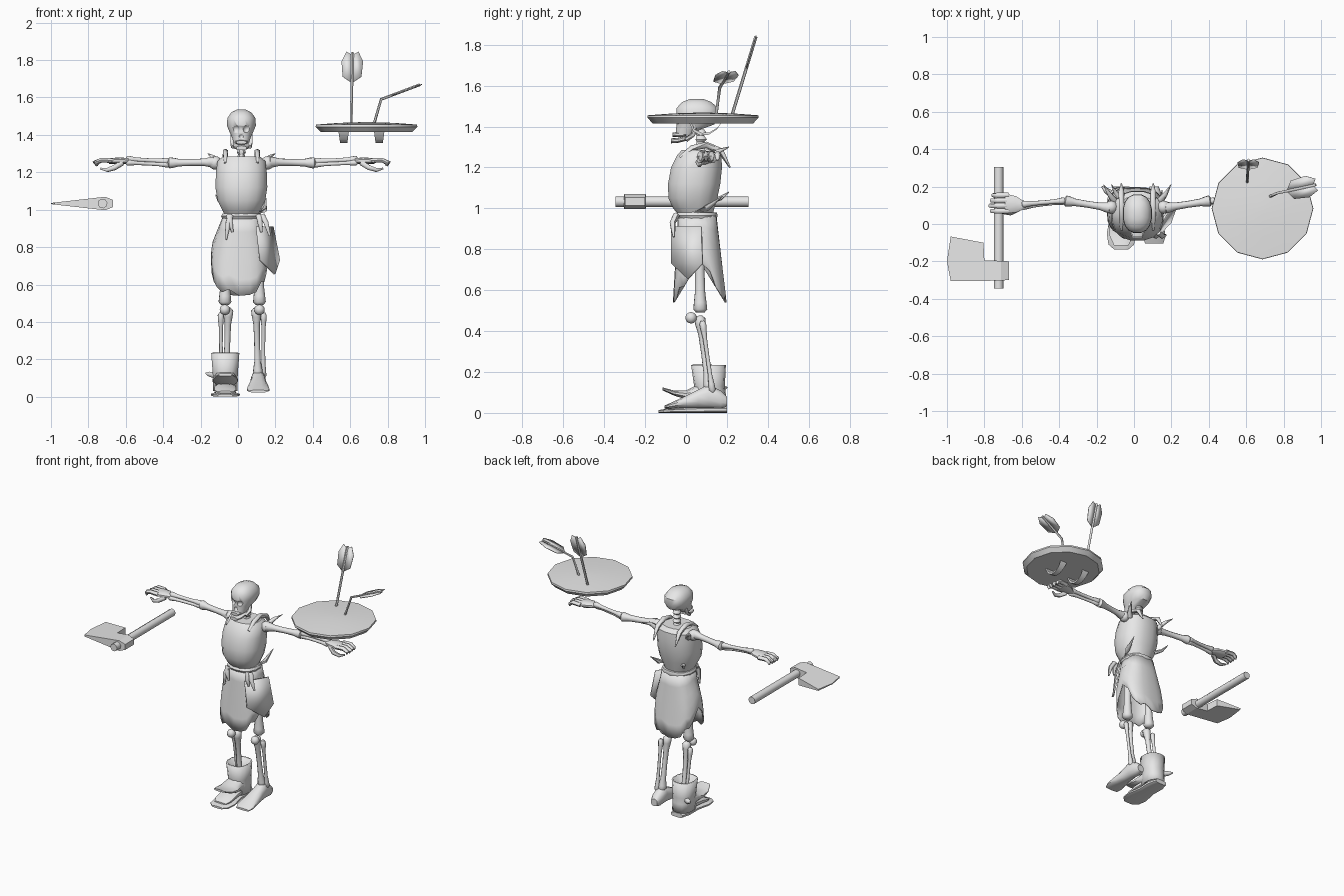
import bpy, bmesh, math
from mathutils import Vector

grey = bpy.data.materials.new("plain_grey")
grey.diffuse_color = (0.8, 0.8, 0.8, 1)


def finish(name, bm, thick=0, angle=40):
    bmesh.ops.recalc_face_normals(bm, faces=bm.faces)
    me = bpy.data.meshes.new(name)
    bm.to_mesh(me)
    bm.free()
    ob = bpy.data.objects.new(name, me)
    bpy.context.collection.objects.link(ob)
    me.materials.append(grey)
    bpy.ops.object.select_all(action='DESELECT')
    ob.select_set(True)
    bpy.context.view_layer.objects.active = ob
    bpy.ops.object.shade_smooth_by_angle(angle=math.radians(angle))
    if thick:
        m = ob.modifiers.new("thickness", 'SOLIDIFY')
        m.thickness = thick
        m.offset = 0
    return ob


def skin(name, rings, cap=True, thick=0, angle=40):
    """Join rings of points into one surface."""
    bm = bmesh.new()
    rows = [[bm.verts.new(p) for p in r] for r in rings]
    n = len(rows[0])
    for a, b in zip(rows, rows[1:]):
        for i in range(n):
            j = (i + 1) % n
            bm.faces.new((a[i], a[j], b[j], b[i]))
    if cap:
        bm.faces.new(rows[0])
        bm.faces.new(rows[-1])
    return finish(name, bm, thick, angle)


def loft(name, secs, axis='z', n=14, power=0.85, **kw):
    """Sections (t, centre u, half width u, low v, high v) along an axis."""
    rings = []
    for t, cu, ru, v0, v1 in secs:
        ring = []
        for i in range(n):
            a = math.tau * (i + 0.5) / n
            c, s = math.cos(a), math.sin(a)
            u = cu + ru * math.copysign(abs(c) ** power, c)
            v = (v0 + v1) / 2 + (v1 - v0) / 2 * math.copysign(abs(s) ** power, s)
            ring.append({'z': (u, v, t), 'y': (u, t, v), 'x': (t, u, v)}[axis])
        rings.append(ring)
    return skin(name, rings, **kw)


def tube(name, pts, radii, n=8):
    pts = [Vector(p) for p in pts]
    rings = []
    for k, p in enumerate(pts):
        d = (pts[min(k + 1, len(pts) - 1)] - pts[max(k - 1, 0)]).normalized()
        u = d.cross(Vector((0.31, 0.85, 0.42))).normalized()
        v = d.cross(u)
        rings.append([p + radii[k] * (u * math.cos(math.tau * i / n) + v * math.sin(math.tau * i / n))
                      for i in range(n)])
    return skin(name, rings, angle=60)


def bone(name, a, b, r, knob=1.6):
    a, b = Vector(a), Vector(b)
    prof = [(0, .8), (.04, knob), (.12, knob * .9), (.24, 1), (.5, .9), (.76, 1), (.88, knob * .9), (.96, knob), (1, .8)]
    return tube(name, [a.lerp(b, t) for t, _ in prof], [r * k for _, k in prof])


def plate(name, pts, thick=0.008):
    bm = bmesh.new()
    bm.faces.new([bm.verts.new(p) for p in pts])
    return finish(name, bm, thick)


def ball(name, c, r):
    bm = bmesh.new()
    bmesh.ops.create_uvsphere(bm, u_segments=12, v_segments=8, radius=r)
    bmesh.ops.translate(bm, verts=bm.verts, vec=c)
    return finish(name, bm)


CX = 0.018

# Skull with hollow eyes and nose, jaw and teeth
skull = loft("skull", [(1.36, CX, .043, -.05, .04), (1.385, CX, .05, -.05, .07), (1.41, CX, .062, -.047, .14),
                       (1.45, CX, .079, -.05, .16), (1.49, CX, .076, -.048, .158), (1.52, CX, .055, -.02, .125),
                       (1.535, CX, .025, .02, .085)], n=16)
for label, x, z, r in (("eye_left", CX + .03, 1.43, .022), ("eye_right", CX - .03, 1.43, .022), ("nose", CX, 1.392, .012)):
    cut = ball(label + "_cutter", (x, -.052, z), r)
    cut.hide_render = True
    cut.hide_set(True)
    m = skull.modifiers.new(label, 'BOOLEAN')
    m.operation = 'DIFFERENCE'
    m.object = cut
loft("upper_teeth", [(-.066, CX, .028, 1.35, 1.37), (-.03, CX, .038, 1.348, 1.375), (.0, CX, .035, 1.35, 1.375)], 'y', 10)
loft("jaw", [(-.074, CX, .028, 1.318, 1.342), (-.04, CX, .042, 1.32, 1.345), (.02, CX, .045, 1.335, 1.36)], 'y', 10)
for s in (-1, 1):
    tube("jaw_hinge", [(CX + s * .044, .0, 1.335), (CX + s * .05, .035, 1.36), (CX + s * .05, .045, 1.41)], [.012, .011, .009], 6)

# Neck vertebrae
for k in range(4):
    z = 1.265 + k * .03
    loft("neck_bone", [(z, CX, .018, .05, .09), (z + .012, CX, .026, .045, .105), (z + .03, CX, .018, .05, .09)], n=8)

# Torso cover, waist and belt
loft("torso", [(.96, CX, .085, -.03, .13), (1.0, CX, .105, -.065, .14), (1.05, CX, .13, -.088, .155),
               (1.12, CX, .141, -.09, .17), (1.2, CX, .138, -.075, .178), (1.26, CX, .13, -.045, .175),
               (1.285, CX, .1, -.022, .15)], n=16)
loft("belt", [(.95, CX, .103, -.045, .15), (.965, CX, .11, -.055, .155), (.98, CX, .103, -.045, .15)], n=14)
for x0, x1, z1 in ((-.04, -.065, .84), (-.05, -.03, .88), (.11, .125, .88), (.13, .17, .86)):
    tube("belt_end", [(x0, -.045, .97), ((x0 + x1) / 2, -.065, .93), (x1, -.06, z1)], [.016, .015, .006], 6)

# Collar bones, shoulder blades and loose rib ends
for s in (-1, 1):
    x = CX + s * .085
    tube("collar_strap", [(x, -.03, 1.25), (x, .03, 1.295), (x, .1, 1.31), (x, .17, 1.28), (x, .215, 1.2)],
         [.008, .014, .016, .016, .004], 6)
    tube("shoulder_spike", [(CX + s * .12, .12, 1.24), (CX + s * .15, .16, 1.28), (CX + s * .18, .21, 1.3)], [.02, .013, .002], 6)
    ball("shoulder", (CX + s * .14, .09, 1.25), .036)
tube("rib_end", [(.1, .02, .97), (.14, .1, 1.0), (.15, .18, 1.06)], [.014, .016, .002], 6)
tube("rib_end", [(-.07, .13, 1.04), (-.1, .17, 1.05), (-.12, .21, 1.08)], [.014, .011, .002], 6)

# Ragged skirt: hem dips at front and back, rises at the sides
rows, N = [], 24
for k in range(6):
    t = k / 5
    ring = []
    for i in range(N):
        a = math.tau * i / N
        c, s = math.cos(a), math.sin(a)
        c, s = math.copysign(abs(c) ** .7, c), math.copysign(abs(s) ** .7, s)
        hem = .75 - .2 * abs(s) + (.02 if i % 4 == 1 else -.01)
        w = .095 + .052 * min(1, t * 1.5)
        y = .055 + s * (.09 + .037 * t) + .012 * t
        ring.append((CX - .012 * t + c * w, y, .965 + (hem - .965) * t))
    rows.append(ring)
skin("skirt", rows, cap=False, thick=.008)
plate("hip_flap", [(.1, -.07, .91), (.185, .075, .91), (.22, .08, .73), (.195, .01, .655), (.12, -.07, .73)], .012)
loft("pelvis", [(.84, CX, .07, .03, .1), (.88, CX, .1, .01, .12), (.95, CX, .08, .0, .12)], n=10)

# Arms and hands
for s in (-1, 1):
    def P(d, y, z):
        return (.02 + s * d, y, z)
    bone("upper_arm", P(.14, .085, 1.255), P(.395, .125, 1.25), .021, 1.5)
    bone("forearm_bone", P(.385, .125, 1.258), P(.62, .105, 1.27), .013, 1.5)
    bone("forearm_bone", P(.385, .12, 1.24), P(.62, .09, 1.252), .011, 1.5)
    loft("palm", [(.02 + s * .605, .1, .02, 1.245, 1.275), (.02 + s * .65, .105, .045, 1.245, 1.28),
                  (.02 + s * .71, .11, .055, 1.245, 1.275)], 'x', 10)
    for k in range(4):
        y = .07 + k * .028
        tube("finger", [P(.69, y, 1.262), P(.75, y, 1.265), P(.79 - abs(k - 1) * .008, y, 1.25), P(.775, y, 1.235)],
             [.014, .014, .012, .006], 6)
    tube("thumb", [P(.64, .08, 1.25), P(.68, .06, 1.225), P(.72, .065, 1.212), P(.755, .08, 1.22)], [.016, .015, .012, .005], 6)

# Legs
for x in (-.07, .115):
    s = 1 if x > 0 else -1
    bone("thigh", (x * .95, .065, .9), (x, .07, .49), .027, 1.35)
    ball("kneecap", (x, .025, .465), .028)
    bone("shin", (x - s * .018, .065, .475), (x - s * .008, .115, .1), .018, 1.6)
    bone("calf_bone", (x + s * .022, .08, .45), (x + s * .02, .13, .1), .011, 1.6)

# Bare foot
loft("bare_foot", [(.2, .108, .025, .03, .08), (.17, .108, .037, .02, .11), (.11, .108, .04, .022, .14),
                   (.06, .108, .043, .022, .115), (-.01, .108, .055, .022, .08), (-.07, .108, .062, .022, .052),
                   (-.105, .108, .05, .022, .036)], 'y', 12)

# Torn boot with lifted toe
BX = -.068
loft("boot_sole", [(.2, BX, .045, 0, .03), (.14, BX, .062, 0, .03), (.05, BX, .06, 0, .028), (-.05, BX, .079, 0, .022),
                   (-.11, BX, .07, 0, .018), (-.135, BX, .04, 0, .014)], 'y', 12, .6)
loft("boot_cuff", [(.03, BX, .063, .04, .195), (.09, BX, .062, .045, .19), (.13, BX, .064, .045, .185),
                   (.235, BX, .072, .03, .19)], cap=False, thick=.01)
loft("boot_toe", [(.1, BX, .06, .03, .15), (.05, BX, .062, .05, .135), (0, BX, .07, .065, .11),
                  (-.06, BX, .066, .085, .11), (-.115, BX, .04, .11, .125)], 'y', 12)
loft("boot_toes", [(.08, BX, .055, .02, .08), (0, BX, .06, .02, .07), (-.07, BX, .06, .02, .045), (-.1, BX, .045, .02, .03)], 'y', 10)
tube("boot_buckle", [(-.12, .16, .115), (-.15, .18, .12), (-.172, .2, .125)], [.02, .015, .004], 6)

# Axe: shaft, collar and wedge blade
tube("axe_shaft", [(-.724, .305, 1.033), (-.724, -.345, 1.033)], [.026, .026], 8)


def wedge(name, outline, half):
    skin(name, [[(x, y, 1.033 + sgn * half(x)) for x, y in outline] for sgn in (-1, 1)], angle=25)


wedge("axe_collar", [(-.668, -.2), (-.71, -.197), (-.71, -.303), (-.668, -.298)], lambda x: .036 + (-.71 - x) * .4)
wedge("axe_blade", [(-.71, -.197), (-.8, -.195), (-.805, -.1), (-.98, -.067), (-1, -.2), (-.98, -.305), (-.71, -.303)],
      lambda x: .003 + .033 * (x + 1) / .29)

# Round shield lying flat, with two grips beneath
SX, SY = .687, .083
rings = [[(SX + r * math.sin(math.tau * i / 12), SY + r * math.cos(math.tau * i / 12), z) for i in range(12)]
         for r, z in ((.245, 1.415), (.272, 1.443), (.27, 1.455), (.15, 1.464), (.03, 1.468))]
skin("shield", rings, angle=35)
for x in (.565, .755):
    prof = [(.015, 1.42, .028), (.035, 1.375, .022), (.07, 1.357, .019), (.11, 1.36, .019), (.15, 1.385, .022), (.175, 1.42, .028)]
    skin("shield_grip", [[(x - w, y, z), (x + w, y, z), (x + w, y + .006, z + .012), (x - w, y + .006, z + .012)]
                         for y, z, w in prof])


# Arrows stuck in the shield, one snapped
def arrow(pts, across):
    tube("arrow_shaft", pts, [.008] * len(pts), 6)
    tip, d, v = Vector(pts[-1]), (Vector(pts[-1]) - Vector(pts[-2])).normalized(), Vector(across)
    for s in (-1, 1):
        shape = [(-.17, 0), (-.135, .05), (-.05, .058), (.005, .032), (-.015, 0)]
        plate("arrow_feather", [tip + d * a + v * s * b for a, b in shape], .005)


arrow([(.605, .22, 1.44), (.612, .342, 1.84)], (1, 0, 0))
arrow([(.722, .145, 1.44), (.765, .165, 1.59), (.972, .21, 1.668)], (-.2, .98, 0))
